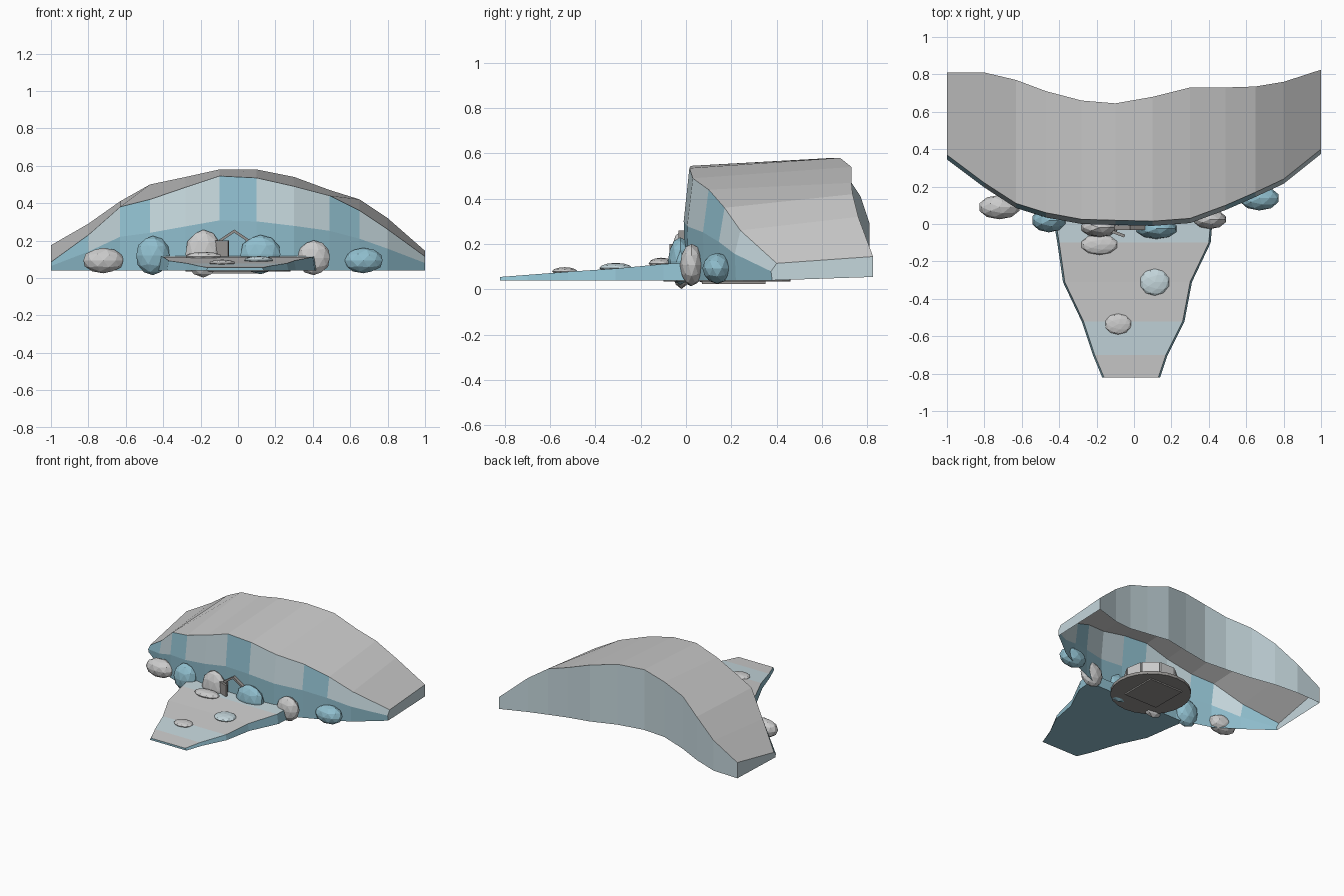
import bpy, bmesh, math
from mathutils import Matrix, Vector

if "Cube" in bpy.data.objects:
    bpy.data.objects.remove(bpy.data.objects["Cube"])


def mat(name, c):
    m = bpy.data.materials.new(name)
    m.diffuse_color = (*c, 1)
    m.use_nodes = True
    m.node_tree.nodes["Principled BSDF"].inputs["Base Color"].default_value = m.diffuse_color
    return m


SNOW = mat("snow", (0.72, 0.73, 0.71))
PALE = mat("pale_ice", (0.56, 0.68, 0.72))
ICE = mat("ice", (0.28, 0.52, 0.62))
DARK = mat("timber", (0.3, 0.29, 0.28))
MATS = [SNOW, PALE, ICE, DARK]


def finish(name, bm, mats=MATS):
    me = bpy.data.meshes.new(name)
    bm.to_mesh(me)
    bm.free()
    ob = bpy.data.objects.new(name, me)
    for m in mats:
        me.materials.append(m)
    bpy.context.collection.objects.link(ob)
    return ob


def box(name, loc, size, rot=(0, 0, 0), m=DARK):
    bm = bmesh.new()
    bmesh.ops.create_cube(bm, size=1)
    for v in bm.verts:
        v.co = Vector([a * b for a, b in zip(v.co, size)])
    ob = finish(name, bm, [m])
    ob.location, ob.rotation_euler = loc, rot
    return ob


# hill shell, open underneath: x, front y, front top z, back y, back top z, back bottom z
stations = [
    (-1.0, .37, .085, .81, .175, .055), (-.8, .22, .23, .81, .29, .06),
    (-.63, .11, .38, .77, .41, .08), (-.47, .06, .42, .71, .50, .10),
    (-.28, .025, .485, .66, .54, .12), (-.10, .02, .545, .645, .58, .12),
    (.10, .015, .535, .68, .58, .12), (.30, .03, .49, .73, .54, .11),
    (.49, .10, .44, .73, .47, .09), (.65, .17, .36, .735, .42, .07),
    (.80, .24, .26, .76, .32, .06), (1.0, .40, .115, .825, .145, .055)]
panel_ice = {2, 5, 8}
bm = bmesh.new()
cols = []
for x, fy, fz, by, bz, bb in stations:
    mid = .04 + (fz - .04) * .53
    pts = [(x, fy - .02, .04), (x, fy - .025, mid), (x, fy, fz), (x, by, bz), (x, by, bb)]
    cols.append([bm.verts.new(p) for p in pts])
for i, (a, b) in enumerate(zip(cols, cols[1:])):
    upper = 2 if i in panel_ice or i < 1 else 1
    for j, m in enumerate((2, upper, 0, 1)):
        bm.faces.new((a[j], b[j], b[j + 1], a[j + 1])).material_index = m
bm.faces.new(cols[0][::-1]).material_index = 1
bm.faces.new(cols[-1]).material_index = 1
finish("snow_hill", bm)

# sloping apron: y, left x, right x, top z
rows = [(-.82, -.17, .14, .055), (-.70, -.22, .18, .064), (-.52, -.28, .27, .078),
        (-.31, -.38, .31, .092), (-.10, -.41, .41, .112), (.02, -.43, .42, .118)]
bm = bmesh.new()
rings = [[bm.verts.new(p) for p in
          ((l, y, .04), (r, y, .04), (r - .01, y, z), (l + .01, y, z))] for y, l, r, z in rows]
for i, (a, b) in enumerate(zip(rings, rings[1:])):
    for j in range(4):
        k = (j + 1) % 4
        f = bm.faces.new((a[j], a[k], b[k], b[j]))
        f.material_index = (1 if i in (1, 4) else 0) if j == 2 else 2
bm.faces.new(rings[0]).material_index = 2
bm.faces.new(rings[-1]).material_index = 2
bmesh.ops.recalc_face_normals(bm, faces=bm.faces)
finish("snow_apron", bm)


# boulders along the wall and flat drifts on the apron
def rock(name, loc, size, m):
    bm = bmesh.new()
    bmesh.ops.create_icosphere(bm, subdivisions=2, radius=1)
    ob = finish(name, bm, [m])
    ob.location, ob.scale = loc, size


for loc, size, m in [
        ((-.72, .09, .093), (.112, .065, .068), SNOW),
        ((-.455, .02, .12), (.093, .065, .105), ICE),
        ((-.185, -.02, .13), (.1, .05, .128), SNOW),
        ((.12, -.025, .125), (.112, .055, .105), ICE),
        ((.405, .025, .108), (.09, .052, .093), SNOW),
        ((.67, .138, .093), (.108, .066, .068), ICE)]:
    rock("boulder", loc, size, m)
for loc, size, m in [
        ((-.185, -.11, .115), (.1, .055, .025), SNOW),
        ((.11, -.31, .095), (.08, .073, .022), PALE),
        ((-.085, -.535, .08), (.072, .056, .018), SNOW)]:
    rock("snow_drift", loc, size, m)

# round den floor with a hatch beneath
bm = bmesh.new()
bmesh.ops.create_cone(bm, cap_ends=True, segments=24, radius1=.28, radius2=.28, depth=.022,
                      matrix=Matrix.Translation((0, .18, .045)))
finish("den_floor", bm, [DARK])
box("floor_hatch", (0, .21, .03), (.28, .28, .012))

# faceted den wall, open to the front
for i in range(7):
    a = math.radians(-30 + 40 * i)
    box("den_wall", (.17 * math.cos(a), .18 + .17 * math.sin(a), .12),
        (.02, .12, .13), (0, 0, a), SNOW)

# doorway: gable beams, posts and open door leaf
for s in (-1, 1):
    box("gable_beam", (-.02 + s * .038, -.02, .225), (.1, .025, .014), (0, s * math.radians(34), 0))
    box("door_post", (-.02 + s * .07, -.015, .15), (.018, .022, .11))
box("door_leaf", (-.09, -.05, .155), (.085, .016, .09), (0, 0, math.radians(-20)))
